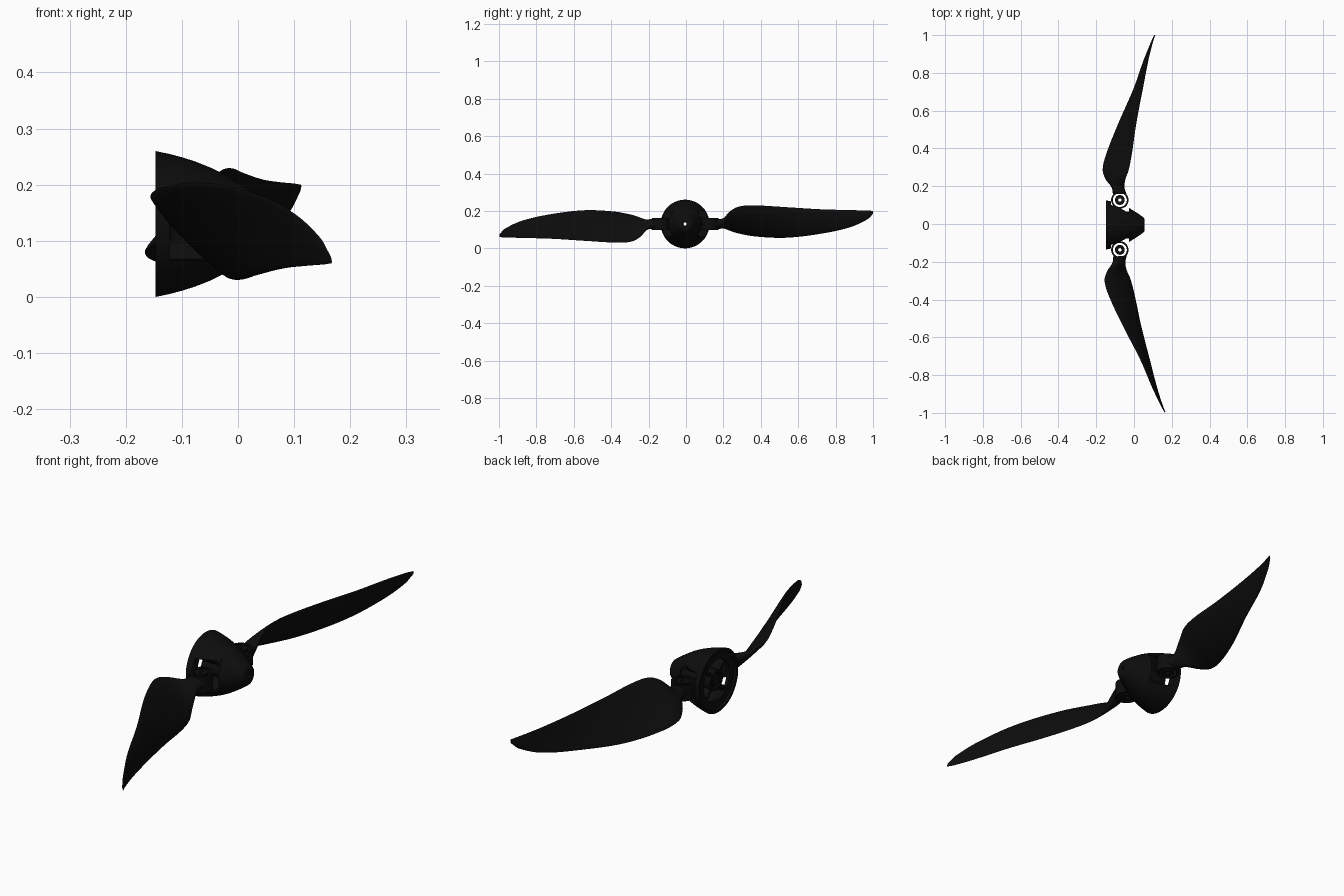
import bpy, bmesh, math
from mathutils import Matrix, Vector

if "Cube" in bpy.data.objects:
    bpy.data.objects.remove(bpy.data.objects["Cube"])

CY, CZ = -0.005, 0.13          # propeller axis (runs along x)
PIN_X, PIN_R = -0.075, 0.132   # blade pivot position, distance from the axis

black = bpy.data.materials.new("black plastic")
black.diffuse_color = (0.004, 0.004, 0.004, 1)
black.use_nodes = True
black.node_tree.nodes["Principled BSDF"].inputs["Base Color"].default_value = black.diffuse_color


def finish(name, bm):
    bmesh.ops.recalc_face_normals(bm, faces=bm.faces)
    me = bpy.data.meshes.new(name)
    bm.to_mesh(me)
    bm.free()
    ob = bpy.data.objects.new(name, me)
    bpy.context.collection.objects.link(ob)
    me.materials.append(black)
    return ob


def smooth(ob, angle=35):
    bpy.ops.object.select_all(action='DESELECT')
    ob.select_set(True)
    bpy.context.view_layer.objects.active = ob
    bpy.ops.object.shade_smooth_by_angle(angle=math.radians(angle))


def lathe(name, profile, matrix, n=64):
    """Spin a closed (radius, height) profile about local z."""
    bm = bmesh.new()
    rings = [[bm.verts.new(matrix @ Vector((r * math.cos(a), r * math.sin(a), h)))
              for r, h in profile]
             for a in (2 * math.pi * i / n for i in range(n))]
    m = len(profile)
    for i in range(n):
        a, b = rings[i], rings[(i + 1) % n]
        for j in range(m):
            k = (j + 1) % m
            bm.faces.new((a[j], b[j], b[k], a[k]))
    return finish(name, bm)


def box(name, lo, hi, matrix=Matrix()):
    bm = bmesh.new()
    size = [h - l for l, h in zip(lo, hi)]
    mid = [(h + l) / 2 for l, h in zip(lo, hi)]
    bmesh.ops.create_cube(bm, size=1, matrix=matrix @ Matrix.Translation(mid)
                          @ Matrix.Diagonal((*size, 1)))
    return finish(name, bm)


AXIS = Matrix.Translation((0, CY, CZ))
ALONG_X = AXIS @ Matrix.Rotation(math.pi / 2, 4, 'Y')

# spinner: hollow cone with a flat bored nose
outer = [(0.130, -0.147), (0.125, -0.123), (0.119, -0.10), (0.111, -0.075), (0.101, -0.05),
         (0.089, -0.025), (0.074, 0.0), (0.058, 0.025), (0.045, 0.043), (0.038, 0.052),
         (0.032, 0.055)]
inner = [(0.008, 0.055), (0.008, 0.025), (0.045, 0.020), (0.062, 0.0), (0.088, -0.04),
         (0.105, -0.085), (0.113, -0.12), (0.118, -0.147)]
spinner = lathe("spinner", outer + inner, ALONG_X, 96)

# openings in the spinner wall for the two blade roots
for side in (-1, 1):
    ys = sorted((side * 0.072, side * 0.2))
    cutter = box("slot_cutter", (-0.122, ys[0], -0.066), (-0.026, ys[1], 0.066), AXIS)
    cutter.hide_render = True
    cutter.hide_set(True)
    mod = spinner.modifiers.new("slot", 'BOOLEAN')
    mod.operation, mod.object, mod.solver = 'DIFFERENCE', cutter, 'EXACT'
smooth(spinner)

# inner hub: bored boss, rear ring and four webs
smooth(lathe("hub_boss", [(0.008, -0.138), (0.024, -0.138), (0.024, -0.125), (0.032, -0.125),
                          (0.032, -0.138), (0.042, -0.138), (0.042, 0.023), (0.008, 0.027)], ALONG_X))
smooth(lathe("rear_ring", [(0.085, -0.138), (0.117, -0.138), (0.114, -0.125), (0.085, -0.125)],
             ALONG_X))
for i in range(4):
    turn = AXIS @ Matrix.Rotation(math.radians(45 + 90 * i), 4, 'X')
    box("hub_web", (-0.134, 0.038, -0.006), (-0.03, 0.094, 0.006), turn)

# blade stations: y, rear edge x z, front edge x z, thickness, camber
STATIONS = [
    (0.160, -0.112, 0.128, -0.040, 0.132, 0.060, 0.00),
    (0.195, -0.118, 0.115, -0.052, 0.150, 0.046, 0.00),
    (0.235, -0.147, 0.094, -0.046, 0.196, 0.030, 0.02),
    (0.285, -0.163, 0.076, -0.026, 0.221, 0.024, 0.04),
    (0.370, -0.143, 0.060, -0.008, 0.226, 0.021, 0.05),
    (0.530, -0.080, 0.054, 0.015, 0.218, 0.018, 0.05),
    (0.715, 0.000, 0.076, 0.048, 0.208, 0.014, 0.04),
    (0.876, 0.056, 0.112, 0.078, 0.204, 0.010, 0.03),
    (0.970, 0.094, 0.155, 0.101, 0.202, 0.007, 0.01),
    (1.000, 0.108, 0.184, 0.112, 0.200, 0.004, 0.00),
]


def spline(rows, steps):
    """Smoothly fill in rows between stations."""
    rows = [Vector(r) for r in rows]
    out = []
    for i in range(len(rows) - 1):
        a, b = rows[i], rows[i + 1]
        p, q = rows[max(i - 1, 0)], rows[min(i + 2, len(rows) - 1)]
        h = b[0] - a[0]
        ma, mb = (b - p) * (h / (b[0] - p[0])), (q - a) * (h / (q[0] - a[0]))
        for s in range(steps):
            t = s / steps
            out.append(a * (2 * t**3 - 3 * t**2 + 1) + ma * (t**3 - 2 * t**2 + t)
                       + b * (3 * t**2 - 2 * t**3) + mb * (t**3 - t**2))
    return out + [rows[-1]]


def blade(name, matrix, n=28):
    bm = bmesh.new()
    rings = []
    for y, x0, z0, x1, z1, thick, camber in spline(STATIONS, 6):
        a, b = Vector((x0, y, z0)), Vector((x1, y, z1))
        half, mid = (b - a) / 2, (a + b) / 2
        normal = Vector((half.z, 0, -half.x)).normalized()
        ring = []
        for k in range(n):
            t = 2 * math.pi * k / n
            lift = thick / 2 * math.sin(t) + camber * 2 * half.length * (math.sin(t)**2 - 0.5)
            ring.append(bm.verts.new(matrix @ (mid + half * math.cos(t) + normal * lift)))
        rings.append(ring)
    for r, s in zip(rings, rings[1:]):
        for k in range(n):
            bm.faces.new((r[k], r[(k + 1) % n], s[(k + 1) % n], s[k]))
    bm.faces.new(rings[0])
    bm.faces.new(rings[-1])
    smooth(finish(name, bm), 50)


# second blade: half turn about the axis, then swung slightly further forward on its pivot
pivot = Vector((PIN_X, CY - PIN_R, CZ))
swing = (Matrix.Translation(pivot) @ Matrix.Rotation(math.radians(3.6), 4, 'Z')
         @ Matrix.Translation(-pivot))
half_turn = AXIS @ Matrix.Rotation(math.pi, 4, 'X') @ AXIS.inverted()
for label, place in (("back", Matrix()), ("front", swing @ half_turn)):
    blade(label + "_blade", place)
    pin = place @ Matrix.Translation((PIN_X, CY + PIN_R, CZ))
    # root eye around the pivot, and the hollow pivot pin
    smooth(lathe(label + "_blade_eye", [(0.037, -0.033), (0.046, -0.033), (0.046, 0.033),
                                        (0.037, 0.033)], pin, 48))
    smooth(lathe(label + "_pivot_pin", [(0.009, -0.033), (0.026, -0.033), (0.026, 0.033),
                                        (0.009, 0.033)], pin, 40))
